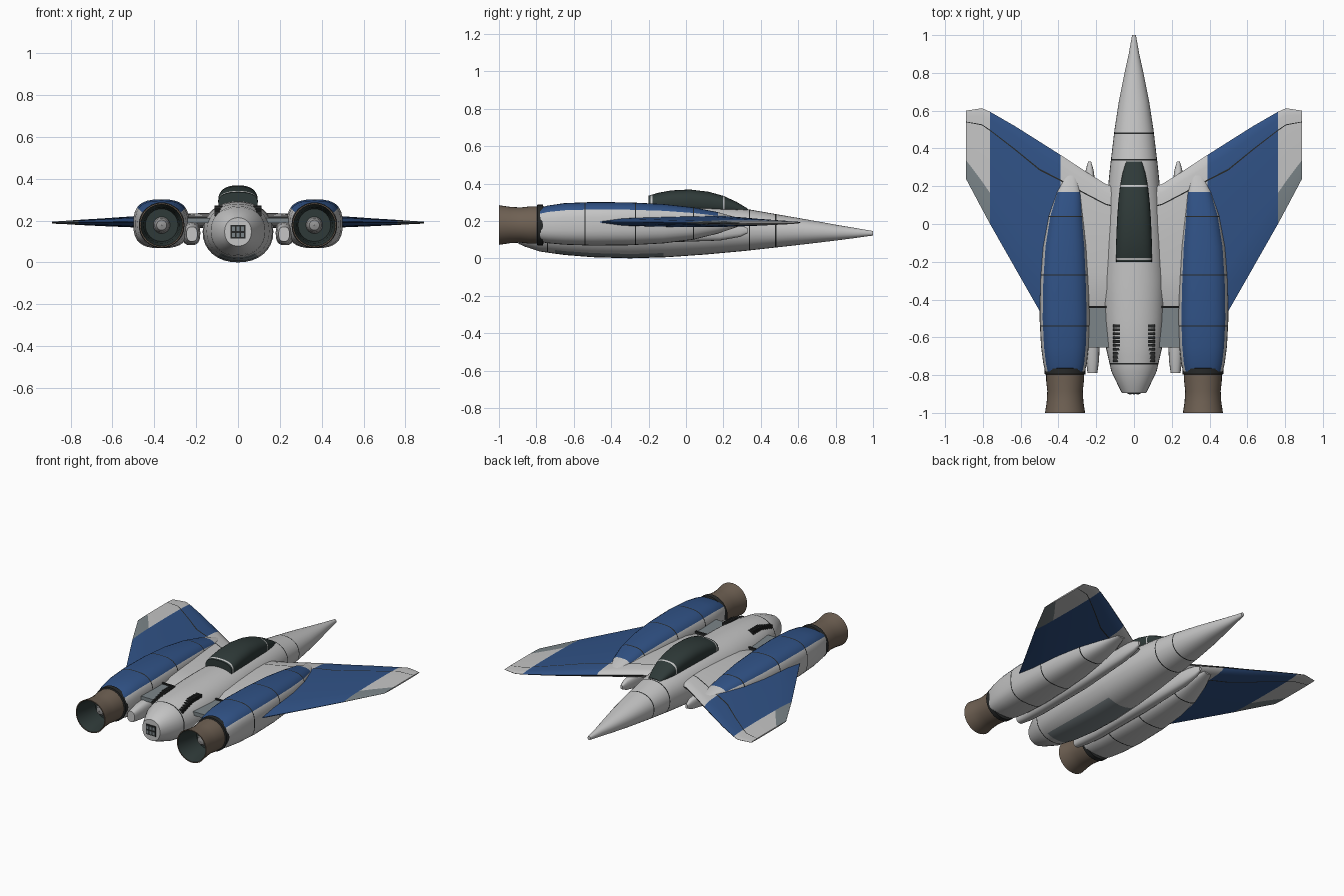
import bpy, bmesh, math

if "Cube" in bpy.data.objects:
    bpy.data.objects.remove(bpy.data.objects["Cube"], do_unlink=True)

COLOURS = {
    "light_grey": (0.56, 0.56, 0.56), "deep_blue": (0.03, 0.085, 0.24),
    "slate_grey": (0.2, 0.235, 0.25), "nozzle_brown": (0.16, 0.12, 0.088),
    "canopy_dark": (0.028, 0.042, 0.04), "seam_black": (0.02, 0.022, 0.022),
    "hub_grey": (0.3, 0.3, 0.3)}
NAMES = list(COLOURS)
MATS = []
for name, rgb in COLOURS.items():
    m = bpy.data.materials.new(name)
    m.use_nodes = True
    m.diffuse_color = (*rgb, 1)
    m.node_tree.nodes["Principled BSDF"].inputs["Base Color"].default_value = (*rgb, 1)
    MATS.append(m)
WHITE, BLUE, SLATE, BROWN, GLASS, BLACK, HUB = range(len(NAMES))


def finish(name, bm, mirror=False, smooth=35):
    bmesh.ops.remove_doubles(bm, verts=bm.verts, dist=1e-5)
    bmesh.ops.recalc_face_normals(bm, faces=bm.faces)
    me = bpy.data.meshes.new(name)
    bm.to_mesh(me)
    bm.free()
    for m in MATS:
        me.materials.append(m)
    ob = bpy.data.objects.new(name, me)
    bpy.context.collection.objects.link(ob)
    if mirror:
        ob.modifiers.new("mirror", "MIRROR")
    bpy.ops.object.select_all(action="DESELECT")
    ob.select_set(True)
    bpy.context.view_layer.objects.active = ob
    if smooth:
        bpy.ops.object.shade_smooth_by_angle(angle=math.radians(smooth))
    return ob


def skin(rings, colour, caps=True, closed=True):
    """Bridge rings of points; colour(i, j) gives the material of each face."""
    bm = bmesh.new()
    rows = [[bm.verts.new(p) for p in r] for r in rings]
    n = len(rows[0])
    for i in range(len(rows) - 1):
        for j in range(n if closed else n - 1):
            k = (j + 1) % n
            f = bm.faces.new((rows[i][j], rows[i][k], rows[i + 1][k], rows[i + 1][j]))
            f.material_index = colour(i, j)
    if caps:
        for i, r in ((0, rows[0]), (len(rows) - 2, rows[-1])):
            bm.faces.new(r).material_index = colour(i, 0)
    return bm


def hull(name, secs, power, rule, seams=(), cuts=(), mirror=False, n=32):
    """Loft of rounded sections (y, centre x, half width, bottom, top)."""
    def at(y):
        for a, b in zip(secs, secs[1:]):
            if b[0] <= y <= a[0]:
                t = (a[0] - y) / (a[0] - b[0])
                return tuple(p + (q - p) * t for p, q in zip(a, b))
    extra = [at(s + d) for s in seams for d in (0.0035, -0.0035)] + [at(c) for c in cuts]
    full = sorted(set(secs + extra), reverse=True)
    rings = []
    for y, cx, w, lo, hi in full:
        ring = []
        for j in range(n):
            a = math.tau * j / n
            c, s = math.cos(a), math.sin(a)
            ring.append((cx + w * math.copysign(abs(c) ** (2 / power), c), y,
                         (lo + hi) / 2 + (hi - lo) / 2 * math.copysign(abs(s) ** (2 / power), s)))
        rings.append(ring)

    def colour(i, j):
        y = (full[i][0] + full[i + 1][0]) / 2
        if any(abs(y - s) < 0.003 for s in seams):
            return BLACK
        return rule(y, 360 * (j + 0.5) / n)
    return finish(name, skin(rings, colour), mirror)


def box(name, centre, size, mat, mirror=False):
    bm = bmesh.new()
    bmesh.ops.create_cube(bm, size=1)
    for v in bm.verts:
        v.co = [c + s * p for c, s, p in zip(centre, size, v.co)]
    for f in bm.faces:
        f.material_index = mat
    return finish(name, bm, mirror, 0)


def lathe(name, cx, cz, profile, colour, n=32):
    rings = [[(cx + r * math.cos(math.tau * j / n), y, cz + r * math.sin(math.tau * j / n))
              for j in range(n)] for r, y in profile]
    return finish(name, skin(rings, colour, False), True)


# Fuselage with slate belly panel
hull("fuselage", [
    (1.0, 0, 0.010, 0.122, 0.146), (0.9, 0, 0.028, 0.108, 0.163), (0.8, 0, 0.050, 0.095, 0.18),
    (0.65, 0, 0.080, 0.077, 0.207), (0.5, 0, 0.103, 0.060, 0.233), (0.3, 0, 0.127, 0.038, 0.268),
    (0.1, 0, 0.147, 0.020, 0.285), (-0.1, 0, 0.161, 0.006, 0.292), (-0.3, 0, 0.169, 0.0, 0.292),
    (-0.5, 0, 0.165, 0.006, 0.288), (-0.65, 0, 0.150, 0.018, 0.280), (-0.78, 0, 0.120, 0.036, 0.262),
    (-0.86, 0, 0.082, 0.062, 0.232), (-0.895, 0, 0.064, 0.078, 0.214)], 2.15,
    lambda y, a: SLATE if -0.7 < y < -0.12 and 240 < a < 300 else WHITE,
    seams=(0.48, 0.34, -0.74), cuts=(-0.12, -0.7))

# Canopy glass with light frame hoops
hull("canopy", [
    (0.33, 0, 0.042, 0.235, 0.266), (0.27, 0, 0.060, 0.235, 0.302), (0.2, 0, 0.074, 0.235, 0.334),
    (0.12, 0, 0.083, 0.235, 0.356), (0.02, 0, 0.090, 0.235, 0.368), (-0.08, 0, 0.094, 0.235, 0.363),
    (-0.15, 0, 0.095, 0.235, 0.350), (-0.2, 0, 0.094, 0.235, 0.335)], 2.5,
    lambda y, a: WHITE if 0.197 < y < 0.207 or -0.19 < y < -0.18 else GLASS,
    cuts=(0.207, 0.197, -0.18, -0.19))

# Engine nacelles, blue on top
hull("nacelle", [
    (0.28, 0.335, 0.03, 0.17, 0.215), (0.17, 0.345, 0.068, 0.132, 0.247), (0.04, 0.36, 0.095, 0.1, 0.272),
    (-0.12, 0.366, 0.117, 0.08, 0.29), (-0.3, 0.368, 0.128, 0.07, 0.299), (-0.5, 0.367, 0.133, 0.068, 0.301),
    (-0.65, 0.366, 0.126, 0.073, 0.295), (-0.74, 0.365, 0.115, 0.081, 0.282), (-0.78, 0.365, 0.105, 0.088, 0.27)],
    2.8, lambda y, a: BLUE if y < 0.17 and 33 < a < 147 else WHITE,
    seams=(0.04, -0.27, -0.54), mirror=True)

# Nozzles: collar, bell with dark throat, hub
lathe("nozzle_collar", 0.365, 0.178, [(0.09, -0.76), (0.109, -0.765), (0.109, -0.795), (0.09, -0.8)],
      lambda i, j: BLACK)
lathe("nozzle", 0.365, 0.178, [
    (0.1, -0.78), (0.1, -0.83), (0.094, -0.885), (0.097, -0.94), (0.106, -1.0), (0.1, -1.0),
    (0.086, -0.93), (0.078, -0.84), (0.001, -0.84)], lambda i, j: BROWN if i < 5 else GLASS)
lathe("nozzle_hub", 0.365, 0.178, [(0.04, -0.84), (0.034, -0.89), (0.024, -0.905), (0.001, -0.91)],
      lambda i, j: HUB)

# Forward-swept wings: x, leading y, trailing y, middle z, half thickness
SPAN = [(0.08, 0.19, -0.44, 0.2, 0.05), (0.15, 0.212, -0.44, 0.2, 0.05), (0.24, 0.268, -0.44, 0.2, 0.047),
        (0.388, 0.365, -0.45, 0.197, 0.043), (0.5, 0.436, -0.46, 0.194, 0.037),
        (0.63, 0.518, -0.232, 0.192, 0.027), (0.762, 0.594, 0.0, 0.191, 0.017),
        (0.805, 0.613, 0.08, 0.191, 0.013), (0.89, 0.6, 0.24, 0.19, 0.006)]
CHORD = [0, 0.02, 0.07, 0.16, 0.17, 0.3, 0.45, 0.6, 0.725, 0.86, 1]


def thickness(t):
    return 0.06 + 0.94 * min(1, 2.15 * math.sqrt(t) - 1.4 * t) * (1 - t) ** 0.25


LOOP = [(t, 1) for t in CHORD] + [(t, -1) for t in reversed(CHORD)]


def wing_colour(i, j):
    t = (LOOP[j][0] + LOOP[(j + 1) % len(LOOP)][0]) / 2
    x = (SPAN[i][0] + SPAN[i + 1][0]) / 2
    if t == 0 or 0.16 < t < 0.17:
        return BLACK
    if x > 0.762:
        return SLATE if t > 0.725 else WHITE
    return BLUE if x > 0.388 else WHITE


rings = [[(x, le + (te - le) * t, z + s * h * thickness(t)) for t, s in LOOP]
         for x, le, te, z, h in SPAN]
finish("wing", skin(rings, wing_colour), True)

# Slim pods between fuselage and nacelles
hull("pod", [(0.33, 0.235, 0.008, 0.135, 0.16), (0.29, 0.235, 0.02, 0.115, 0.18),
             (0.18, 0.232, 0.033, 0.095, 0.195), (-0.2, 0.225, 0.045, 0.082, 0.2),
             (-0.6, 0.222, 0.042, 0.082, 0.195), (-0.72, 0.22, 0.035, 0.09, 0.185),
             (-0.79, 0.22, 0.026, 0.1, 0.17)], 2.6, lambda y, a: WHITE, mirror=True, n=20)

# Rear root flaps with hinge line
box("root_flap", (0.19, -0.55, 0.2), (0.12, 0.21, 0.024), SLATE, True)
box("flap_hinge", (0.19, -0.44, 0.205), (0.12, 0.012, 0.03), BLACK, True)

# Louvres on the rear deck
for k in range(10):
    y = -0.54 - 0.0205 * k
    box(f"louvre_{k + 1}", (0.093, y, 0.262 - 0.006 * max(0, k - 4)), (0.038, 0.014, 0.022), BLACK, True)

# Tail grille
box("tail_plate", (0, -0.896, 0.146), (0.07, 0.006, 0.066), BLACK)
for row in (-1, 1):
    for col in (-1, 0, 1):
        box("tail_grille_cell", (col * 0.021, -0.9, 0.146 + row * 0.015), (0.013, 0.004, 0.02), SLATE)
